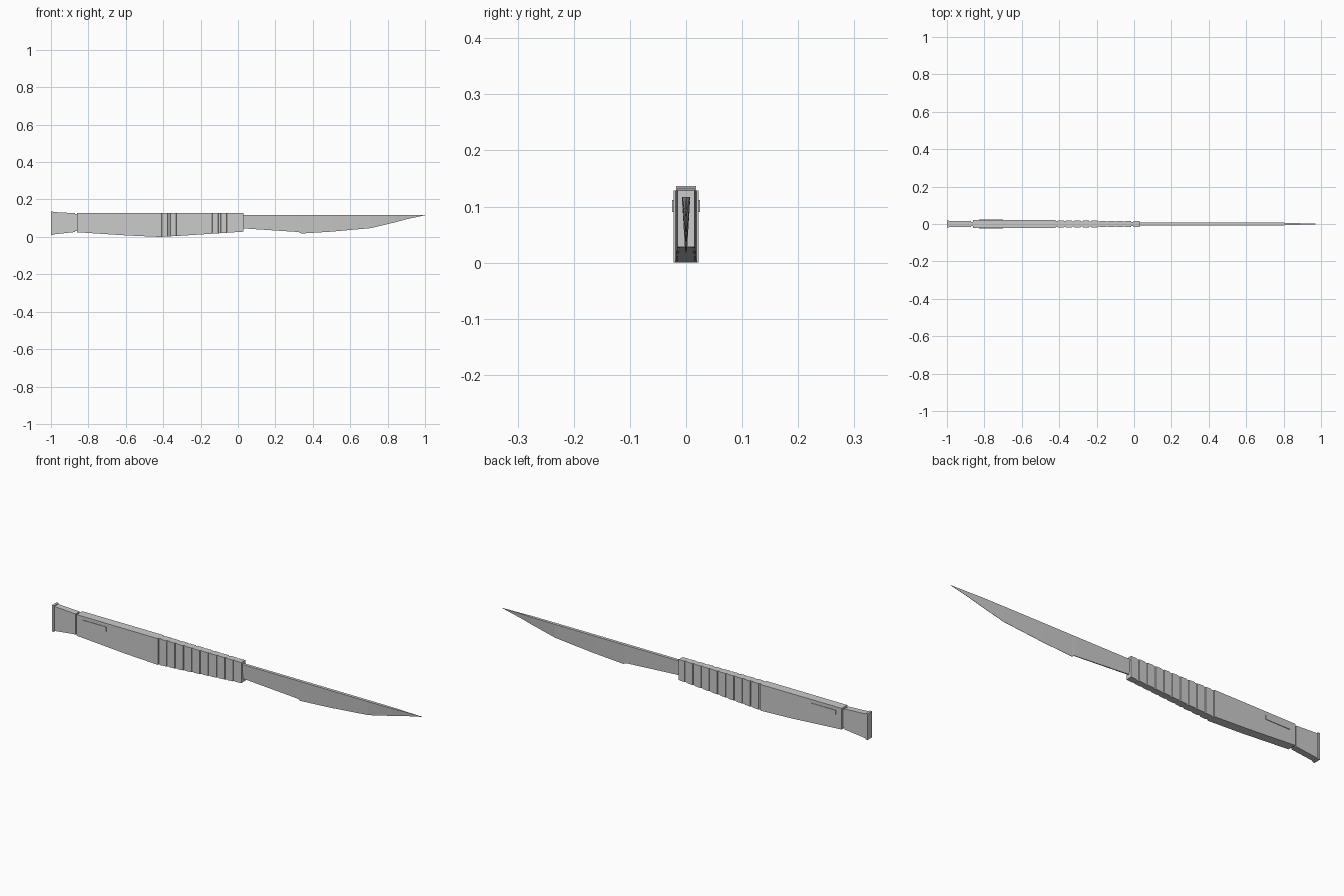
import bpy, bmesh


def loft(name, stations):
    """Four-sided sections along x: (x, z top, z bottom, half width top, half width bottom)."""
    bm = bmesh.new()
    rings = []
    for x, zt, zb, wt, wb in stations:
        rings.append([bm.verts.new(p) for p in
                      ((x, -wt, zt), (x, wt, zt), (x, wb, zb), (x, -wb, zb))])
    for a, b in zip(rings, rings[1:]):
        for i in range(4):
            j = (i + 1) % 4
            bm.faces.new((a[i], a[j], b[j], b[i]))
    bm.faces.new(rings[0][::-1])
    bm.faces.new(rings[-1])
    bmesh.ops.recalc_face_normals(bm, faces=bm.faces)
    mesh = bpy.data.meshes.new(name)
    bm.to_mesh(mesh)
    bm.free()
    ob = bpy.data.objects.new(name, mesh)
    bpy.context.collection.objects.link(ob)
    return ob


# Pommel: flared end with a thin cap and a recessed neck
loft("pommel_cap", [(-1.0, 0.137, 0.009, 0.018, 0.018),
                    (-0.988, 0.137, 0.009, 0.018, 0.018)])
loft("pommel", [(-0.988, 0.133, 0.013, 0.0155, 0.0155),
                (-0.872, 0.127, 0.026, 0.0155, 0.0155)])
loft("pommel_neck", [(-0.872, 0.122, 0.031, 0.012, 0.012),
                     (-0.862, 0.122, 0.031, 0.012, 0.012)])

# Handle: rear block, deepest where the grip begins
loft("handle", [(-0.862, 0.129, 0.025, 0.0215, 0.0215),
                (-0.60, 0.129, 0.008, 0.0225, 0.0225),
                (-0.42, 0.129, 0.0, 0.0225, 0.0225)])

# Ribbed grip: side grooves along a tapering body
GRIP_START, GRIP_END, RIBS = -0.42, 0.03, 10
pitch = (GRIP_END - GRIP_START) / RIBS
grip = []
for i in range(RIBS):
    x0 = GRIP_START + i * pitch
    gap = 0.012
    for x, depth in ((x0, 0.004), (x0 + gap, 0.004),
                     (x0 + gap + 0.001, 0.0), (x0 + pitch - 0.001, 0.0)):
        t = (x - GRIP_START) / (GRIP_END - GRIP_START)
        zb = 0.006 * t / 0.25 if t < 0.25 else 0.006 + 0.022 * (t - 0.25) / 0.75
        w = 0.0195 - 0.004 * t - depth
        grip.append((x, 0.129, zb, w, w))
loft("grip", grip)

# Raised slider plates on both sides of the handle
for side, y in (("front", -0.0225), ("back", 0.0225)):
    plate = loft("side_plate_" + side, [(-0.83, 0.011, -0.011, 0.0022, 0.0022),
                                        (-0.70, 0.011, -0.011, 0.0022, 0.0022)])
    plate.location = (0, y, 0.101)

# Blade: wedge section with a notch ahead of the grip and a pointed tip
loft("blade", [(0.02, 0.117, 0.046, 0.0075, 0.003),
               (0.325, 0.117, 0.026, 0.0075, 0.002),
               (0.34, 0.117, 0.018, 0.0075, 0.0006),
               (0.50, 0.117, 0.028, 0.0075, 0.0006),
               (0.71, 0.117, 0.047, 0.0072, 0.0006),
               (0.84, 0.117, 0.078, 0.0065, 0.0006),
               (0.90, 0.117, 0.094, 0.0035, 0.0006),
               (1.0, 0.117, 0.116, 0.0004, 0.0004)])
